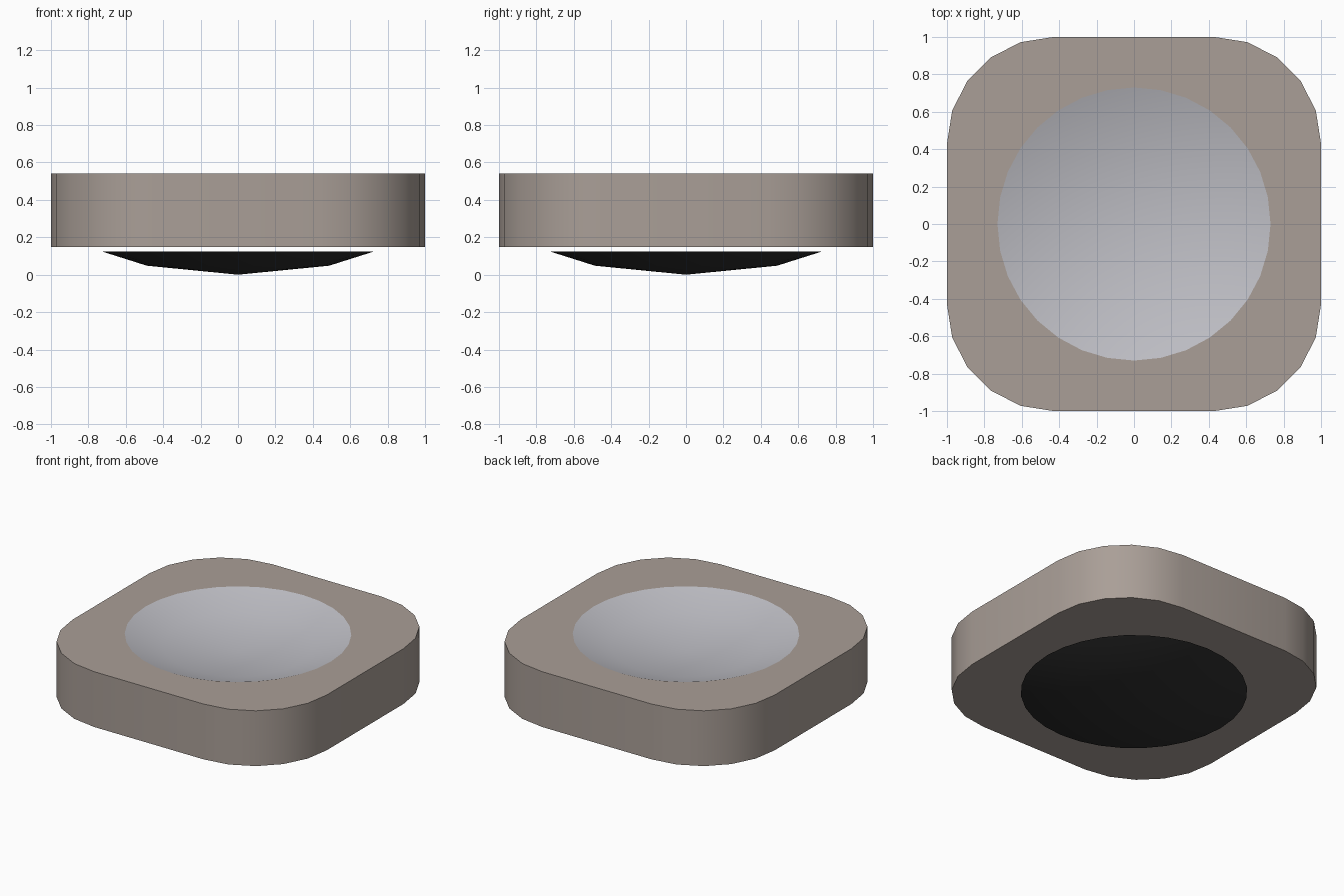
import bpy, bmesh
from math import sin, cos, pi

if "Cube" in bpy.data.objects:
    bpy.data.objects.remove(bpy.data.objects["Cube"])

SIDES = 32
RIM = 0.73
TOP, BOTTOM = 0.54, 0.147


def material(name, color):
    m = bpy.data.materials.new(name)
    m.diffuse_color = (*color, 1)
    m.use_nodes = True
    m.node_tree.nodes["Principled BSDF"].inputs["Base Color"].default_value = m.diffuse_color
    return m


def finish(bm, name, mat):
    me = bpy.data.meshes.new(name)
    bm.to_mesh(me)
    bm.free()
    ob = bpy.data.objects.new(name, me)
    bpy.context.collection.objects.link(ob)
    me.materials.append(mat)
    bpy.ops.object.select_all(action='DESELECT')
    ob.select_set(True)
    bpy.context.view_layer.objects.active = ob
    bpy.ops.object.shade_smooth_by_angle(angle=pi / 6)
    return ob


def ring(bm, r, z):
    return [bm.verts.new((r * cos(2 * pi * i / SIDES), r * sin(2 * pi * i / SIDES), z))
            for i in range(SIDES)]


def bowl(name, z, mat, closed):
    """Shallow two-step spherical cap, lowest point at z."""
    bm = bmesh.new()
    tip = bm.verts.new((0, 0, z))
    mid, rim = ring(bm, 0.487, z + 0.048), ring(bm, RIM, z + 0.125)
    for i in range(SIDES):
        j = (i + 1) % SIDES
        bm.faces.new((tip, mid[i], mid[j]))
        bm.faces.new((mid[i], rim[i], rim[j], mid[j]))
    if closed:
        bm.faces.new(rim)
        bmesh.ops.recalc_face_normals(bm, faces=bm.faces)
    else:
        bmesh.ops.recalc_face_normals(bm, faces=bm.faces)
        if bm.faces[:] and sum(f.normal.z for f in bm.faces) < 0:
            bmesh.ops.reverse_faces(bm, faces=bm.faces)
    return finish(bm, name, mat)


# Rounded square body with a round opening in its top
corner, steps = 0.57, 5
outline = []
for q, (sx, sy) in enumerate(((1, 1), (-1, 1), (-1, -1), (1, -1))):
    for k in range(steps + 1):
        a = (q + k / steps) * pi / 2
        outline.append((sx * (1 - corner) + corner * cos(a),
                        sy * (1 - corner) + corner * sin(a)))
bm = bmesh.new()
low = [bm.verts.new((x, y, BOTTOM)) for x, y in outline]
high = [bm.verts.new((x, y, TOP)) for x, y in outline]
n = len(outline)
bm.faces.new(low[::-1])
for i in range(n):
    j = (i + 1) % n
    bm.faces.new((low[i], low[j], high[j], high[i]))
hole = ring(bm, RIM, TOP)
edges = []
for loop in (high, hole):
    for a, b in zip(loop, loop[1:] + loop[:1]):
        edges.append(bm.edges.get((a, b)) or bm.edges.new((a, b)))
bmesh.ops.triangle_fill(bm, use_beauty=True, edges=edges, normal=(0, 0, 1))
bmesh.ops.recalc_face_normals(bm, faces=bm.faces)
finish(bm, "body", material("warm_grey", (0.40, 0.345, 0.31)))

# Concave dish set in the top, and the dark domed foot underneath
bowl("top_dish", TOP - 0.125, material("pale_grey", (0.52, 0.52, 0.56)), False)
bowl("foot", 0, material("near_black", (0.03, 0.03, 0.03)), True)
